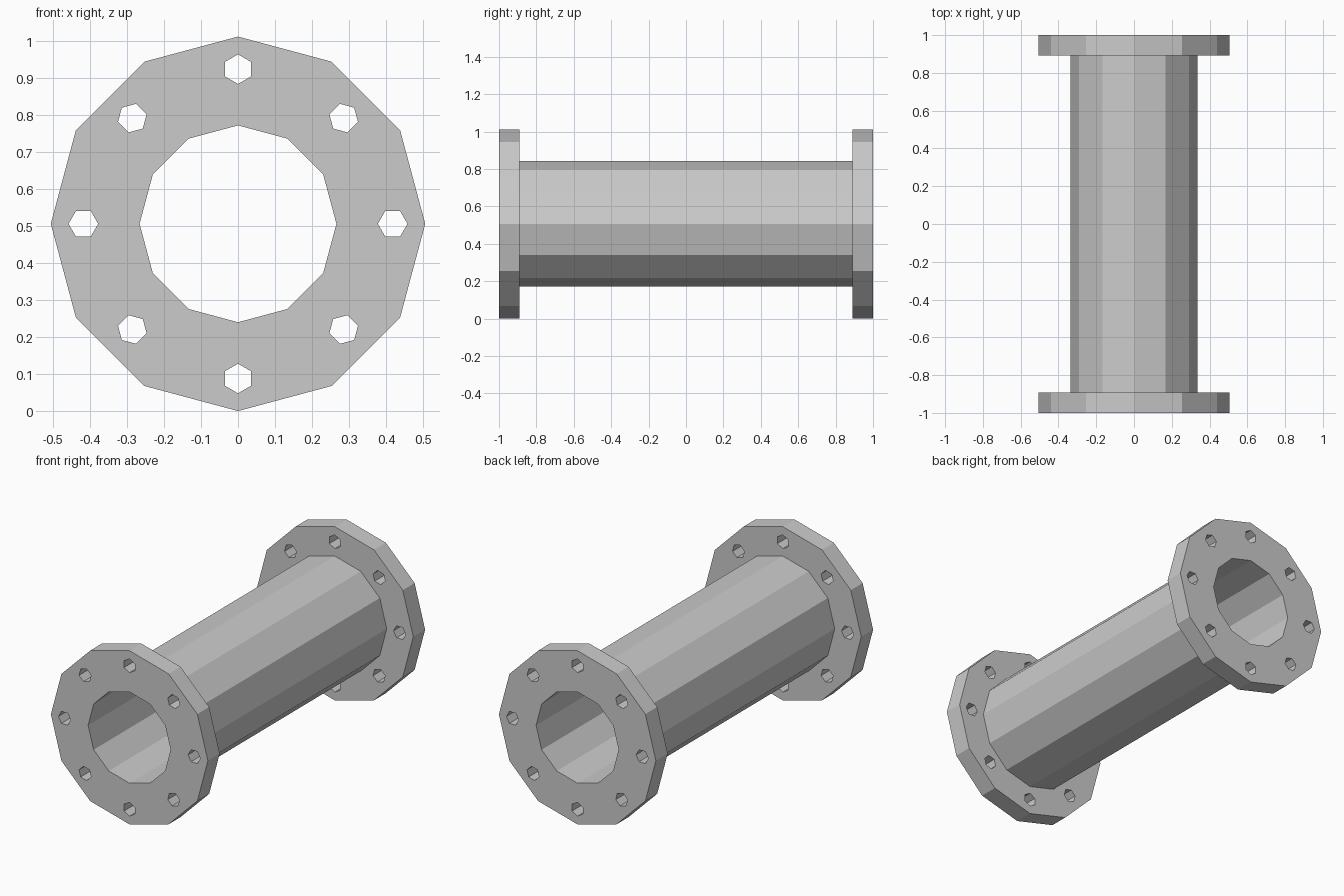
import bpy, bmesh
from math import sin, cos, pi

if "Cube" in bpy.data.objects:
    bpy.data.objects.remove(bpy.data.objects["Cube"])

R_FLANGE, R_PIPE, R_BORE = 0.506, 0.335, 0.266
Y_END, Y_IN = 1.0, 0.891
SIDES = 12


def finish(name, bm):
    bmesh.ops.recalc_face_normals(bm, faces=bm.faces)
    me = bpy.data.meshes.new(name)
    bm.to_mesh(me)
    bm.free()
    ob = bpy.data.objects.new(name, me)
    bpy.context.collection.objects.link(ob)
    ob.location.z = R_FLANGE
    return ob


def bridge(bm, rings):
    for a, b in zip(rings, rings[1:]):
        n = len(a)
        for i in range(n):
            j = (i + 1) % n
            bm.faces.new((a[i], a[j], b[j], b[i]))


# flanged pipe: closed profile (radius, y) revolved around the y axis
profile = [(R_BORE, -Y_END), (R_FLANGE, -Y_END), (R_FLANGE, -Y_IN), (R_PIPE, -Y_IN),
           (R_PIPE, Y_IN), (R_FLANGE, Y_IN), (R_FLANGE, Y_END), (R_BORE, Y_END)]
bm = bmesh.new()
rings = [[bm.verts.new((r * cos(2 * pi * i / SIDES), y, r * sin(2 * pi * i / SIDES)))
          for i in range(SIDES)] for r, y in profile]
bridge(bm, rings + rings[:1])
pipe = finish("flanged_pipe", bm)

# hexagonal bolt hole cutters, eight per flange, one corner pointing outward
bm = bmesh.new()
for side in (-1, 1):
    for k in range(8):
        a = k * pi / 4
        d = 0.418 if k % 2 == 0 else 0.404
        ends = [[bm.verts.new((d * cos(a) + 0.04 * cos(a + i * pi / 3), side * y,
                               d * sin(a) + 0.04 * sin(a + i * pi / 3)))
                 for i in range(6)] for y in (0.8, 1.1)]
        bridge(bm, ends)
        for ring in ends:
            bm.faces.new(ring)
cutter = finish("bolt_hole_cutter", bm)
cutter.hide_render = True
cutter.hide_set(True)

mod = pipe.modifiers.new("bolt_holes", 'BOOLEAN')
mod.operation = 'DIFFERENCE'
mod.solver = 'EXACT'
mod.object = cutter
